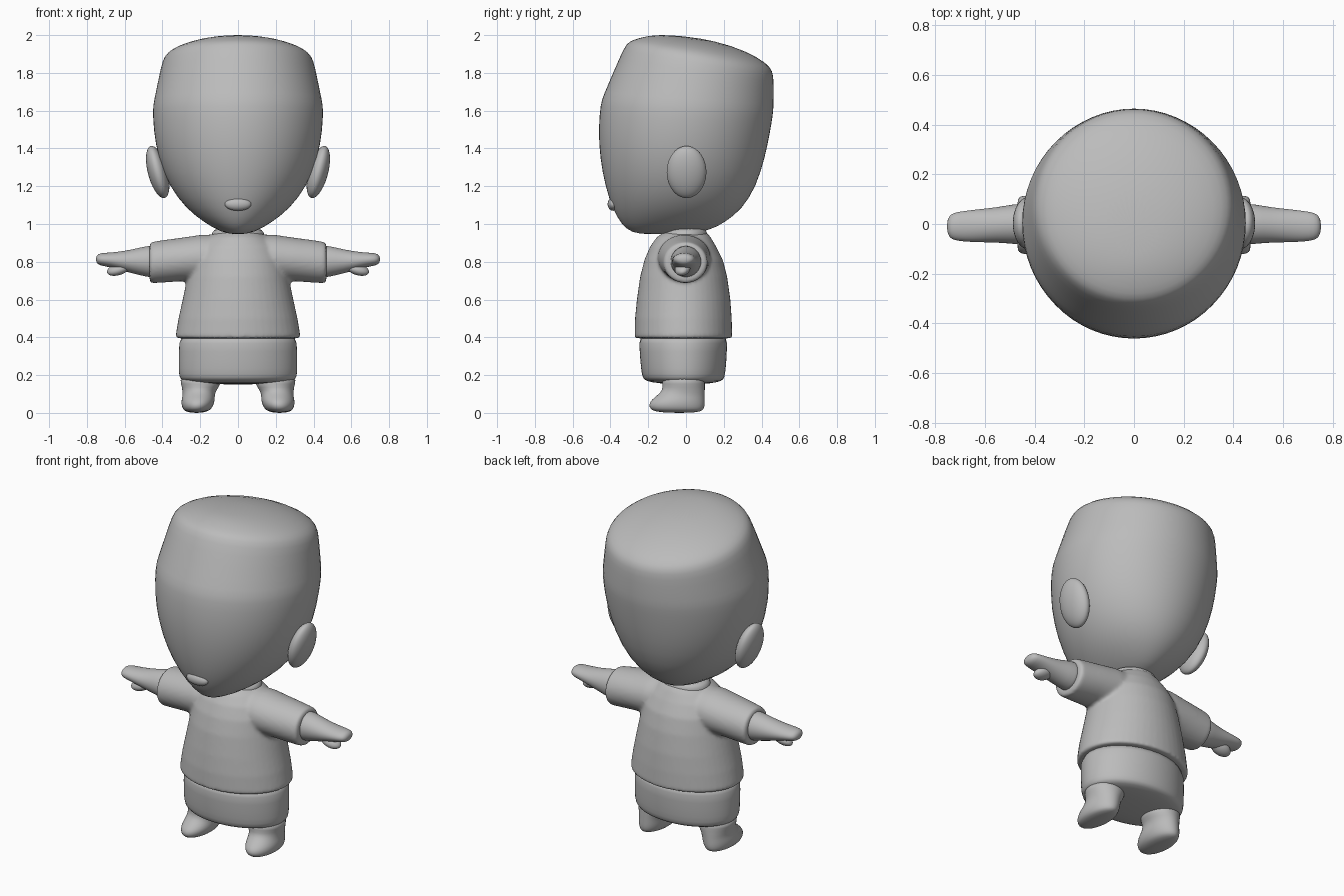
import bpy, bmesh, math
from mathutils import Vector

cube = bpy.data.objects.get("Cube")
if cube:
    bpy.data.objects.remove(cube, do_unlink=True)

clay = bpy.data.materials.new("clay_grey")
clay.use_nodes = True
clay.diffuse_color = (0.5, 0.5, 0.5, 1)
bsdf = clay.node_tree.nodes["Principled BSDF"]
bsdf.inputs["Base Color"].default_value = (0.5, 0.5, 0.5, 1)
bsdf.inputs["Roughness"].default_value = 0.7


def add_loft(bm, rings, segments=32):
    """Skin closed ellipses given as (centre, half axis u, half axis v)."""
    loops = []
    for c, u, v in rings:
        angles = [2 * math.pi * i / segments for i in range(segments)]
        loops.append([bm.verts.new(Vector(c) + Vector(u) * math.cos(a) + Vector(v) * math.sin(a))
                      for a in angles])
    for a, b in zip(loops, loops[1:]):
        for i in range(segments):
            j = (i + 1) % segments
            bm.faces.new((a[i], a[j], b[j], b[i]))
    bm.faces.new(loops[0][::-1])
    bm.faces.new(loops[-1])


def finish(name, bm):
    bmesh.ops.recalc_face_normals(bm, faces=bm.faces)
    mesh = bpy.data.meshes.new(name)
    bm.to_mesh(mesh)
    bm.free()
    mesh.materials.append(clay)
    mesh.shade_smooth()
    obj = bpy.data.objects.new(name, mesh)
    bpy.context.collection.objects.link(obj)
    return obj


def subdivide(obj):
    obj.modifiers.new("Smooth surface", "SUBSURF").levels = 1
    obj.modifiers[-1].render_levels = 1
    return obj


def upright(rows, cx=0):
    """Rows of front y, front z, back y, back z, half width."""
    return [((cx, (yf + yb) / 2, (zf + zb) / 2), (rx, 0, 0), (0, (yb - yf) / 2, (zb - zf) / 2))
            for yf, zf, yb, zb, rx in rows]


def sideways(rows, side):
    """Rows of x, centre y, centre z, half depth, half height."""
    return [((side * x, y, z), (0, ry, 0), (0, 0, rz)) for x, y, z, ry, rz in rows]


def loft(name, rings):
    bm = bmesh.new()
    add_loft(bm, rings)
    return subdivide(finish(name, bm))


def ellipsoid(name, centre, scale, rotation=(0, 0, 0)):
    bm = bmesh.new()
    bmesh.ops.create_uvsphere(bm, u_segments=32, v_segments=20, radius=1)
    obj = finish(name, bm)
    obj.location, obj.scale, obj.rotation_euler = centre, scale, rotation
    return obj


# Head with a tilted flat crown and a narrow chin
loft("head", upright([
    (-.20, .945, .00, .95, .03), (-.29, .952, .12, .962, .09), (-.345, 1.0, .21, 1.01, .175),
    (-.39, 1.08, .30, 1.08, .275), (-.43, 1.2, .375, 1.2, .367), (-.458, 1.35, .423, 1.36, .427),
    (-.467, 1.5, .45, 1.5, .45), (-.455, 1.64, .463, 1.58, .454), (-.44, 1.68, .466, 1.62, .448),
    (-.38, 1.82, .467, 1.72, .422), (-.33, 1.935, .465, 1.79, .404), (-.305, 1.966, .45, 1.83, .38),
    (-.26, 1.982, .39, 1.878, .33), (-.2, 1.997, .25, 1.945, .22), (-.12, 2.002, .05, 1.99, .08)]))
ellipsoid("nose", (0, -.385, 1.105), (.07, .03, .035))
for side, label in ((1, "left"), (-1, "right")):
    ellipsoid(label + "_ear", (side * .425, .003, 1.275), (.052, .105, .142), (0, side * .26, 0))

# Neck
loft("neck", upright([(-.13, .90, .12, .90, .15), (-.12, .95, .115, .95, .14),
                      (-.11, .968, .105, .968, .13), (-.09, .98, .09, .98, .10)]))

# Shirt: torso and sleeves fused into one soft surface
bm = bmesh.new()
add_loft(bm, upright([
    (-.27, .395, .243, .395, .325), (-.272, .41, .245, .41, .33), (-.27, .5, .242, .5, .315),
    (-.26, .6, .235, .6, .293), (-.243, .72, .218, .72, .268), (-.22, .81, .195, .81, .25),
    (-.19, .88, .16, .88, .215), (-.155, .93, .13, .93, .16), (-.12, .955, .11, .955, .12)]), 48)
for side in (1, -1):
    add_loft(bm, sideways([
        (.1, -.01, .82, .14, .125), (.2, -.01, .82, .14, .122), (.3, -.008, .812, .132, .115),
        (.4, -.005, .802, .122, .112), (.455, -.003, .796, .116, .109), (.468, -.003, .795, .108, .102)],
        side), 48)
shirt = finish("shirt", bm)
remesh = shirt.modifiers.new("Fuse", "REMESH")
remesh.mode, remesh.voxel_size, remesh.use_smooth_shade = "VOXEL", .01, True
soften = shirt.modifiers.new("Soften", "SMOOTH")
soften.factor, soften.iterations = .5, 6

# Shorts below the shirt hem
loft("shorts", upright([
    (-.245, .42, .215, .42, .305), (-.25, .38, .22, .38, .313), (-.243, .27, .215, .27, .316),
    (-.235, .2, .208, .2, .315), (-.225, .175, .2, .175, .305), (-.19, .162, .17, .162, .27),
    (-.08, .15, .08, .15, .12)]))

for side, label in ((1, "left"), (-1, "right")):
    # Forearm ending in a flat mitten, with a thumb below
    loft(label + "_arm", sideways([
        (.42, 0, .80, .088, .09), (.48, 0, .802, .08, .083), (.56, -.004, .802, .07, .063),
        (.62, -.007, .805, .067, .05), (.68, -.009, .81, .062, .038), (.725, -.01, .813, .056, .034),
        (.744, -.01, .813, .042, .025), (.752, -.01, .813, .018, .01)], side))
    ellipsoid(label + "_thumb", (side * .632, -.018, .762), (.064, .042, .031), (.3, side * .32, 0))

    # Stubby leg flowing into a foot with a rounded toe
    rows = [(.2, -.13, .1, .11, .205), (.15, -.125, .1, .105, .195), (.12, -.125, .1, .09, .205),
            (.095, -.15, .1, .085, .208), (.07, -.182, .1, .088, .211), (.045, -.198, .1, .086, .214),
            (.02, -.19, .095, .076, .217), (.007, -.165, .08, .058, .22), (0, -.09, .02, .02, .22)]
    loft(label + "_leg", [((side * cx, (yf + yb) / 2, z), (rx, 0, 0), (0, (yb - yf) / 2, 0))
                          for z, yf, yb, rx, cx in rows])
